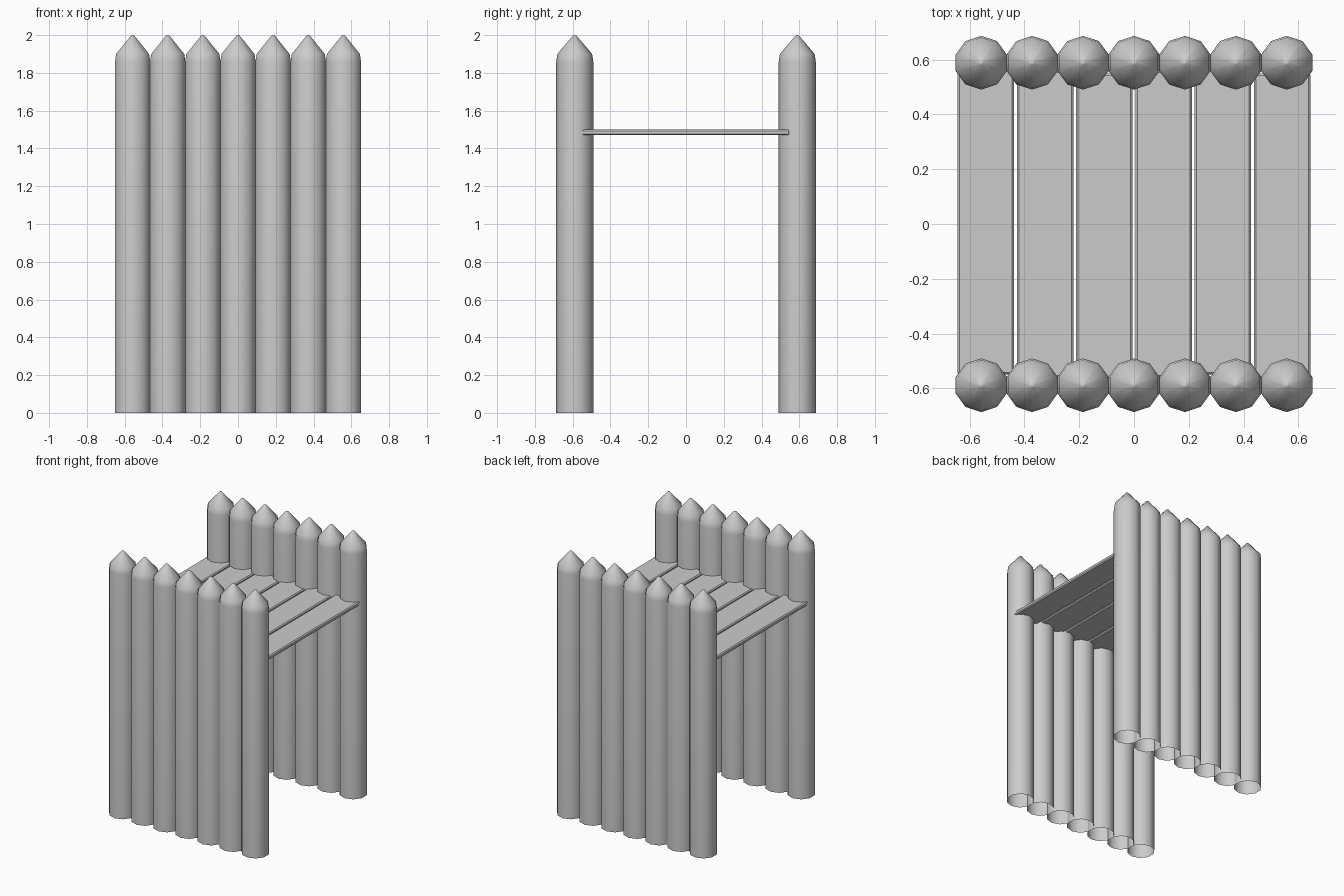
import bpy
import bmesh
import math
from mathutils import Matrix

cube = bpy.data.objects.get("Cube")
if cube:
    bpy.data.objects.remove(cube)

grey = bpy.data.materials.new("plain grey")
grey.use_nodes = True
colour = (0.6, 0.6, 0.6, 1)
grey.diffuse_color = colour
grey.node_tree.nodes["Principled BSDF"].inputs["Base Color"].default_value = colour

POSTS = 7
SIDES = 10
SPACING = 0.186
ROW_Y = 0.589
# Radius and height of each ring, from the open foot to the blunt tip
PROFILE = [(0.098, 0), (0.098, 1.86), (0.092, 1.9), (0.009, 1.998)]


def finish(bm, name, location, angle):
    bmesh.ops.recalc_face_normals(bm, faces=bm.faces)
    mesh = bpy.data.meshes.new(name)
    bm.to_mesh(mesh)
    bm.free()
    mesh.materials.append(grey)
    obj = bpy.data.objects.new(name, mesh)
    obj.location = location
    bpy.context.collection.objects.link(obj)
    bpy.ops.object.select_all(action="DESELECT")
    obj.select_set(True)
    bpy.context.view_layer.objects.active = obj
    bpy.ops.object.shade_smooth_by_angle(angle=math.radians(angle))
    return obj


def make_post(name, x, y):
    bm = bmesh.new()
    rings = []
    for radius, z in PROFILE:
        ring = []
        for i in range(SIDES):
            a = math.tau * i / SIDES + math.pi / 2
            ring.append(bm.verts.new((radius * math.cos(a), radius * math.sin(a), z)))
        rings.append(ring)
    for low, high in zip(rings, rings[1:]):
        for i in range(SIDES):
            j = (i + 1) % SIDES
            bm.faces.new((low[i], low[j], high[j], high[i]))
    # Blunt tip
    tip = bm.verts.new((0, 0, 2))
    for i in range(SIDES):
        bm.faces.new((rings[-1][i], rings[-1][(i + 1) % SIDES], tip))
    finish(bm, name, (x, y, 0), 60)


def make_plank(name, x, y):
    bm = bmesh.new()
    bmesh.ops.create_cube(bm, size=1, matrix=Matrix.Diagonal((0.206, 1.12, 0.03, 1)))
    # Chamfer the rim
    bmesh.ops.bevel(bm, geom=bm.edges[:], offset=0.007, segments=1, affect="EDGES")
    finish(bm, name, (x, y, 1.485), 30)


# Two palisade rows
for side, y in (("front", -ROW_Y), ("back", ROW_Y)):
    for i in range(POSTS):
        make_post(f"{side}_post_{i + 1}", (i - (POSTS - 1) / 2) * SPACING, y)

# Walkway planks, laid slightly unevenly
for i, shift in enumerate((0.01, 0, -0.01, 0, 0.01, -0.01)):
    make_plank(f"walkway_plank_{i + 1}", (i - 2.5) * 0.2165, shift)
